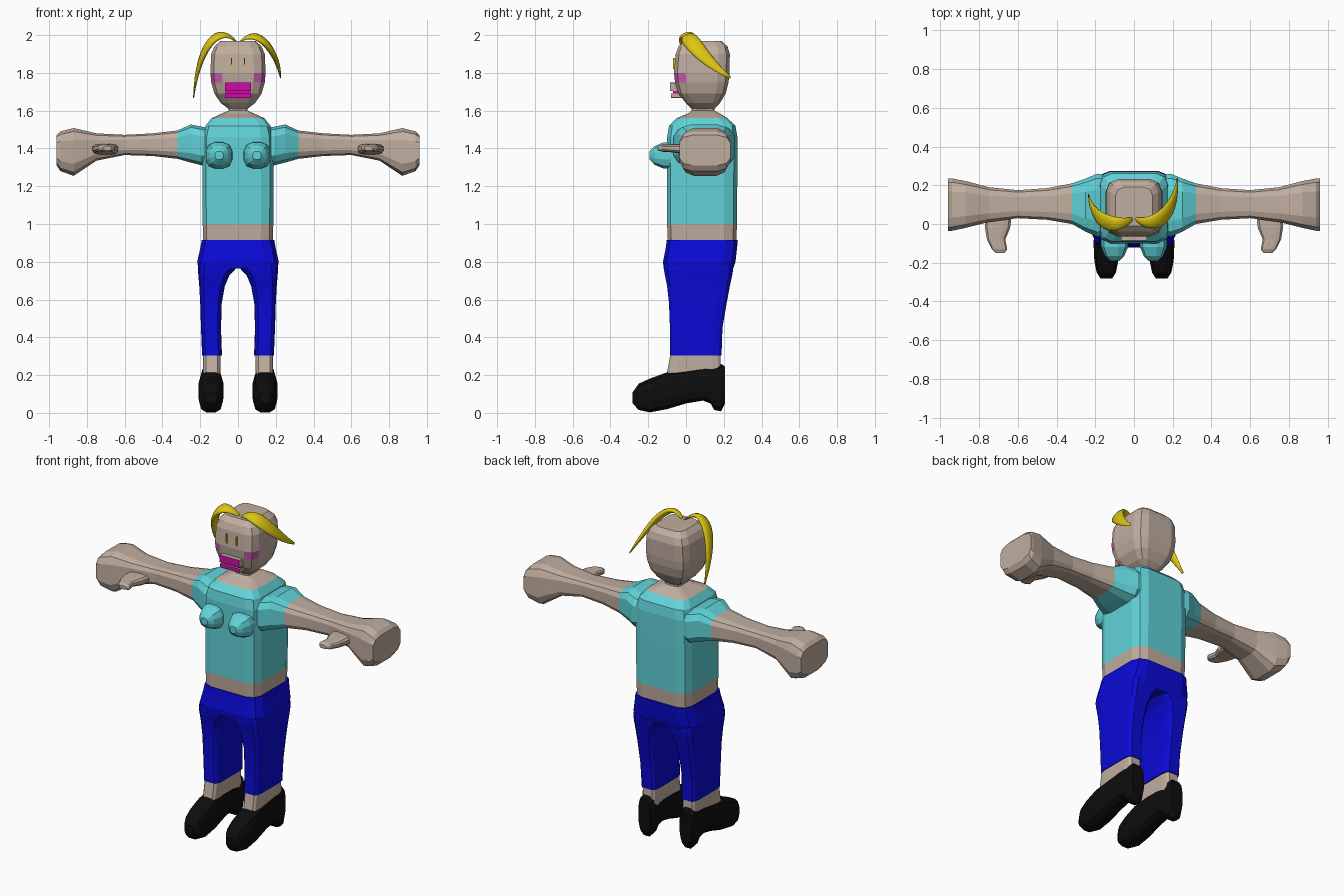
import bpy, bmesh
from math import sin, cos, pi
from mathutils import Vector
from mathutils.geometry import interpolate_bezier

default_cube = bpy.data.objects.get("Cube")
if default_cube:
    bpy.data.objects.remove(default_cube, do_unlink=True)


def make_material(name, red, green, blue):
    material = bpy.data.materials.new(name)
    material.use_nodes = True
    colour = (red, green, blue, 1)
    material.diffuse_color = colour
    shader = material.node_tree.nodes["Principled BSDF"]
    shader.inputs["Base Color"].default_value = colour
    shader.inputs["Roughness"].default_value = .8
    return material


skin = make_material("skin", .53, .42, .35)
shirt_cyan = make_material("shirt cyan", .12, .65, .69)
trouser_blue = make_material("trouser blue", .003, .003, .68)
shoe_black = make_material("shoe black", .004, .004, .004)
hair_yellow = make_material("hair yellow", .72, .56, .006)
lip_magenta = make_material("lip magenta", .64, .003, .38)
cheek_pink = make_material("cheek pink", .55, .11, .42)


def finish(name, bm, materials, rule=None, mirrored=False):
    """Turn a bmesh into an object, colouring its faces by a rule."""
    bmesh.ops.recalc_face_normals(bm, faces=bm.faces)
    if rule:
        for face in bm.faces:
            face.material_index = int(rule(face.calc_center_median()))
    mesh = bpy.data.meshes.new(name)
    bm.to_mesh(mesh)
    bm.free()
    for material in materials:
        mesh.materials.append(material)
    obj = bpy.data.objects.new(name, mesh)
    bpy.context.collection.objects.link(obj)
    if mirrored:
        modifier = obj.modifiers.new("Mirror", "MIRROR")
        modifier.use_mirror_merge = False
    return obj


def skin_rings(bm, rings):
    """Join closed rings of points with quads and cap both ends."""
    loops = [[bm.verts.new(point) for point in ring] for ring in rings]
    for lower, upper in zip(loops, loops[1:]):
        count = len(lower)
        for i in range(count):
            j = (i + 1) % count
            bm.faces.new((lower[i], lower[j], upper[j], upper[i]))
    bm.faces.new(loops[0])
    bm.faces.new(loops[-1])


def section(axis, place, a_min, a_max, b_min, b_max, roundness):
    """Rounded rectangle lying across the given axis."""
    a_mid, b_mid = (a_min + a_max) / 2, (b_min + b_max) / 2
    a_half, b_half = (a_max - a_min) / 2, (b_max - b_min) / 2
    points = []
    for corner, (a_sign, b_sign) in enumerate(((1, 1), (-1, 1), (-1, -1), (1, -1))):
        for step in range(3):
            angle = (corner * 2 + step) * pi / 4
            a = a_mid + a_half * (a_sign * (1 - roundness) + roundness * cos(angle))
            b = b_mid + b_half * (b_sign * (1 - roundness) + roundness * sin(angle))
            points.append({"x": (place, a, b), "y": (a, place, b), "z": (a, b, place)}[axis])
    return points


def loft(name, axis, rings, materials, rule=None, roundness=.35, mirrored=False):
    bm = bmesh.new()
    skin_rings(bm, [section(axis, *ring, roundness) for ring in rings])
    return finish(name, bm, materials, rule, mirrored)


def centred(rings):
    """Expand (place, half width, low, high) into full ring sizes."""
    return [(place, -half, half, low, high) for place, half, low, high in rings]


# Torso with bare midriff, shirt and neck
loft("torso", "z", centred([
    (.88, .183, -.095, .265), (1, .187, -.1, .27), (1.3, .188, -.1, .272),
    (1.46, .185, -.1, .272), (1.52, .172, -.09, .262), (1.56, .14, -.05, .22),
    (1.585, .085, .01, .18), (1.6, .05, .03, .15), (1.64, .05, .03, .15),
]), [skin, shirt_cyan], lambda c: 1 < c.z < 1.56)

# Head with coloured cheeks
loft("head", "z", centred([
    (1.61, .05, .03, .15), (1.64, .09, 0, .18), (1.69, .125, -.04, .21),
    (1.75, .142, -.058, .225), (1.8, .146, -.064, .23), (1.9, .142, -.055, .232),
    (1.94, .125, -.04, .22), (1.968, .095, -.01, .19),
]), [skin, cheek_pink],
    lambda c: 1.755 < c.z < 1.8 and abs(c.x) > .07 and c.y < .02, roundness=.42)

# Mouth and lips
for lip, front, bottom, top in (("upper_lip", -.085, 1.703, 1.748),
                                ("lower_lip", -.08, 1.668, 1.692)):
    loft(lip, "y", centred([(front, .068, bottom, top), (-.02, .068, bottom, top)]),
         [skin, lip_magenta], lambda c: c.y < -.075, roundness=.05)
loft("mouth", "y", centred([(-.068, .066, 1.67, 1.746), (-.02, .066, 1.67, 1.746)]),
     [lip_magenta], roundness=.05)

# Eyes as narrow plates
loft("eyes", "y", [(-.068, .031, .038, 1.82, 1.88), (-.059, .031, .038, 1.82, 1.88)],
     [hair_yellow], roundness=.1, mirrored=True)

# Arms with short sleeves and blocky hands
loft("arms", "x", [
    (.12, -.05, .25, 1.33, 1.5), (.19, -.065, .26, 1.31, 1.515),
    (.25, -.04, .235, 1.325, 1.527), (.32, 0, .21, 1.345, 1.495),
    (.45, .022, .185, 1.36, 1.48), (.6, .03, .175, 1.365, 1.472),
    (.75, .01, .19, 1.335, 1.48), (.87, -.02, .222, 1.255, 1.508),
    (.94, -.035, .235, 1.28, 1.49), (.96, -.035, .235, 1.31, 1.47),
], [skin, shirt_cyan], lambda c: c.x < .32, roundness=.5, mirrored=True)

# Thumbs
loft("thumbs", "y", [
    (.06, .63, .77, 1.365, 1.425), (-.02, .64, .77, 1.372, 1.425),
    (-.08, .665, .76, 1.38, 1.422), (-.13, .655, .735, 1.383, 1.42),
    (-.15, .67, .715, 1.39, 1.412),
], [skin], roundness=.6, mirrored=True)

# Bust
bust_rings = []
for depth, radius in ((-.05, .072), (-.12, .069), (-.165, .05), (-.192, .022)):
    bust_rings.append((depth, .1 - radius, .1 + radius, 1.363 - radius, 1.363 + radius))
loft("bust", "y", bust_rings, [shirt_cyan], roundness=.7, mirrored=True)

# Trousers: hips and two legs
loft("trouser_hips", "z", centred([
    (.914, .192, -.102, .274), (.87, .2, -.108, .27),
    (.8, .216, -.122, .262), (.765, .21, -.118, .25),
]), [trouser_blue])
loft("trouser_legs", "z", [
    (.79, .004, .21, -.116, .25), (.76, .015, .212, -.117, .25),
    (.73, .045, .21, -.112, .245), (.67, .07, .205, -.1, .232),
    (.58, .086, .2, -.09, .215), (.45, .09, .196, -.085, .193),
    (.305, .085, .19, -.085, .188),
], [trouser_blue], mirrored=True)

# Ankles
loft("ankles", "z", [
    (.34, .092, .185, -.078, .18), (.27, .092, .186, -.09, .183),
    (.19, .094, .186, -.105, .185),
], [skin], mirrored=True)

# Heeled shoes
shoe_rings = []
for place, half, low, high in (
        (-.282, .03, .05, .11), (-.25, .05, .015, .155), (-.19, .062, .003, .182),
        (-.1, .066, .02, .215), (0, .06, .05, .23), (.09, .055, .065, .245),
        (.13, .053, .05, .25), (.15, .05, .015, .254), (.185, .05, .008, .26),
        (.207, .042, .05, .245)):
    shoe_rings.append((place, .143 - half, .143 + half, low, high))
loft("shoes", "y", shoe_rings, [shoe_black], roundness=.6, mirrored=True)


# Two swept hair strands, flat and tapering to the ends
def hair_strand(name, root, rise, fall, tip, steps=16, sides=10):
    path = interpolate_bezier(*map(Vector, (root, rise, fall, tip)), steps)
    centre = Vector((0, .08, 1.8))
    rings = []
    for i, point in enumerate(path):
        tangent = path[min(i + 1, steps - 1)] - path[max(i - 1, 0)]
        across = tangent.cross(point - centre).normalized()
        outward = across.cross(tangent).normalized()
        swell = .15 + .85 * sin(pi * i / (steps - 1))
        rings.append([point + swell * (across * .045 * cos(a) + outward * .018 * sin(a))
                      for a in (2 * pi * k / sides for k in range(sides))])
    bm = bmesh.new()
    skin_rings(bm, rings)
    strand = finish(name, bm, [hair_yellow])
    for polygon in strand.data.polygons:
        polygon.use_smooth = True


hair_strand("hair_strand_left", (0, .03, 1.955), (.11, -.03, 2.07),
            (.21, .04, 1.9), (.225, .235, 1.775))
hair_strand("hair_strand_right", (0, .03, 1.955), (-.1, -.03, 2.075),
            (-.21, 0, 1.95), (-.235, .15, 1.67))
